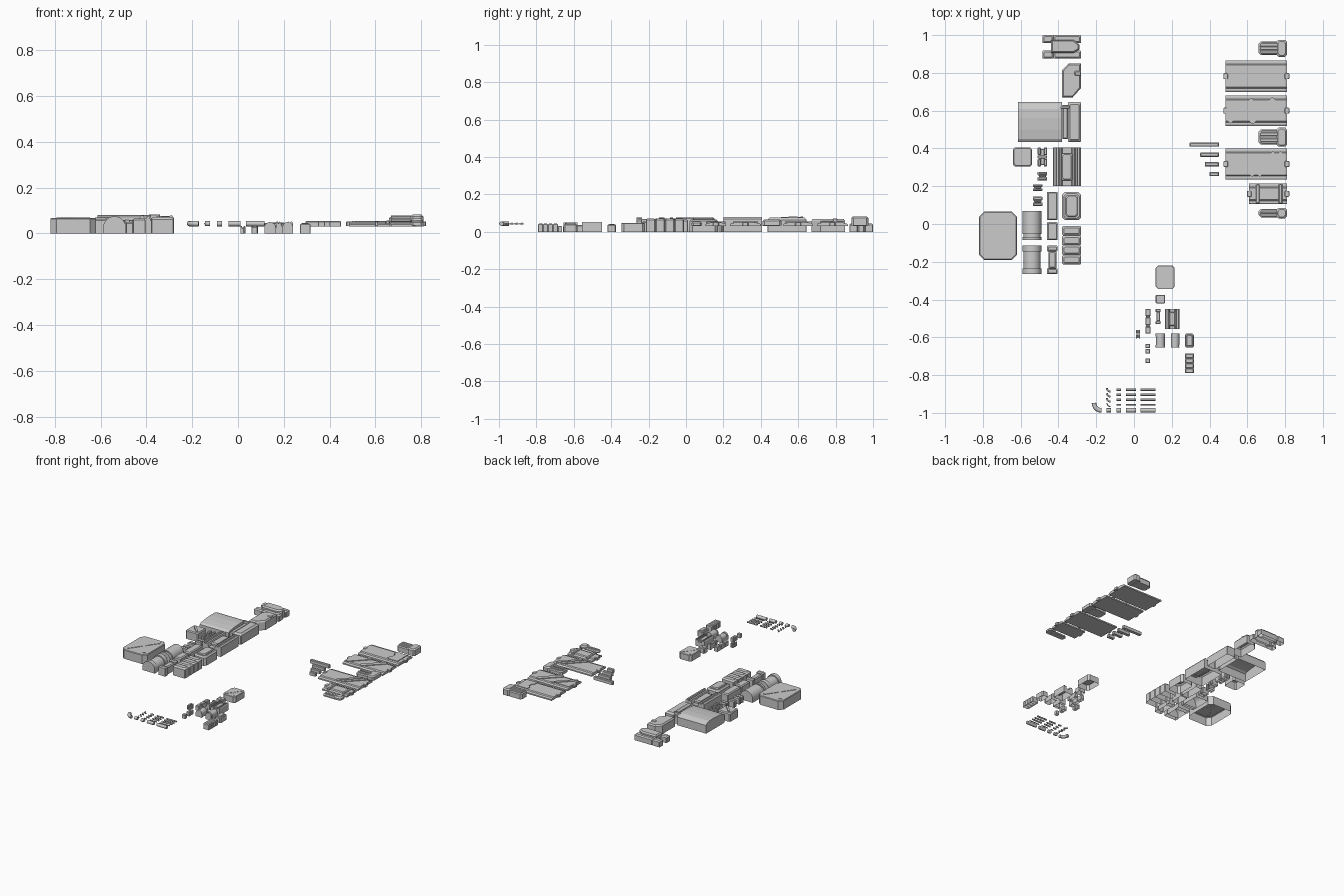
import bpy, bmesh, math
from mathutils import Vector

if "Cube" in bpy.data.objects:
    bpy.data.objects.remove(bpy.data.objects["Cube"])

smooth = []


def loft(name, rings, open_bottom=True, round_=False):
    """Skin closed rings, cap both ends, optionally leave the underside open."""
    bm = bmesh.new()
    rows = [[bm.verts.new(p) for p in r] for r in rings]
    n = len(rows[0])
    for a, b in zip(rows, rows[1:]):
        for i in range(n):
            bm.faces.new((a[i], a[(i + 1) % n], b[(i + 1) % n], b[i]))
    bm.faces.new(rows[0])
    bm.faces.new(rows[-1])
    bmesh.ops.recalc_face_normals(bm, faces=bm.faces)
    if open_bottom:
        zmin = min(v.co.z for v in bm.verts)
        low = [f for f in bm.faces if all(v.co.z < zmin + 1e-5 for v in f.verts)]
        bmesh.ops.delete(bm, geom=low, context='FACES')
    me = bpy.data.meshes.new(name)
    bm.to_mesh(me)
    bm.free()
    ob = bpy.data.objects.new(name, me)
    bpy.context.collection.objects.link(ob)
    if round_:
        smooth.append(ob)
    return ob


def block(name, x0, y0, x1, y1, z0, z1, c=0.004, t=0.004, open_bottom=True):
    """Box with chamfered corners c and bevelled top t."""
    def ring(i, z):
        a, b, d, e = x0 + i, y0 + i, x1 - i, y1 - i
        return [(a + c, b, z), (d - c, b, z), (d, b + c, z), (d, e - c, z),
                (d - c, e, z), (a + c, e, z), (a, e - c, z), (a, b + c, z)]
    return loft(name, [ring(0, z0), ring(0, z1 - t), ring(t, z1)], open_bottom)


def extrude(name, pts, axis, a, b, open_bottom=True, round_=False):
    put = {'x': lambda p, s: (s, p[0], p[1]), 'y': lambda p, s: (p[0], s, p[1]),
           'z': lambda p, s: (p[0], p[1], s)}[axis]
    return loft(name, [[put(p, s) for p in pts] for s in (a, b)], open_bottom, round_)


def beam(name, p, q, w, z0, z1):
    """Raised strip between two plan points with pointed ends."""
    p, q = Vector(p), Vector(q)
    d = (q - p).normalized() * w / 2
    s = Vector((-d.y, d.x))
    pts = [p - d * .5, p + s, q + s, q + d * .5, q - s, p - s]
    extrude(name, pts, 'z', z0, z1)


def arch(name, x0, x1, y0, y1, h):
    r, cx = (x1 - x0) / 2, (x0 + x1) / 2
    rise = min(r, h * .8)
    pts = [(x0, 0)] + [(cx - r * math.cos(math.pi * i / 12), h - rise + rise * math.sin(math.pi * i / 12))
                       for i in range(13)] + [(x1, 0)]
    extrude(name, pts, 'y', y0, y1, True, True)


# Box parts, used at both sizes
def cross_box(n, x0, y0, x1, y1, h):
    w, d = x1 - x0, y1 - y0
    block(n, x0, y0, x1, y1, 0, h * .96, w * .13, w * .02)
    m = w * .17
    beam(n + "_rib_a", (x0 + m, y0 + m), (x1 - m, y1 - m), w * .1, h * .95, h)
    beam(n + "_rib_b", (x0 + m, y1 - m), (x1 - m, y0 + m), w * .1, h * .95, h)


def ridge_box(n, x0, y0, x1, y1, h):
    w = x1 - x0
    block(n, x0, y0, x1, y1, 0, h * .9, w * .08, w * .06)
    beam(n + "_ridge", (x0 + w * .2, y1 - w * .2), (x1 - w * .2, y0 + w * .2), w * .14, h * .89, h)


def channel(n, x0, y0, x1, y1, h):
    w, d = x1 - x0, y1 - y0
    half = [(0, 0), (0, .88), (.05, 1), (.12, 1), (.14, .85), (.2, .85), (.23, 1), (.29, .95), (.34, .62)]
    prof = half + [(1 - a, b) for a, b in reversed(half)]
    extrude(n, [(x0 + a * w, b * h) for a, b in prof], 'y', y0, y1)
    block(n + "_core", x0 + .3 * w, y0 + .15 * d, x1 - .3 * w, y1 - .15 * d, h * .6, h * .88, w * .05, w * .05)


def tank(n, x0, y0, x1, y1, h):
    w = x1 - x0
    block(n, x0, y0, x1, y1, 0, h * .88, w * .15, w * .09)
    block(n + "_lid", x0 + .18 * w, y0 + .18 * w, x1 - .18 * w, y1 - .18 * w, h * .87, h, w * .1, w * .05)


def segments(n, x0, y0, x1, y1, h):
    w, s = x1 - x0, (y1 - y0) / 4
    for i in range(4):
        block(f"{n}_{i}", x0, y0 + i * s, x1, y0 + (i + 1) * s, 0, h, w * .05, w * .1)


def barrel(n, x0, y0, x1, y1, h, cuts):
    d, m = y1 - y0, (x1 - x0) * .04
    for i, (a, b) in enumerate(zip(cuts, cuts[1:])):
        k = m * (i % 2)
        arch(f"{n}_{i}", x0 + k, x1 - k, y0 + a * d, y0 + b * d, h - 2 * k)


def rail(n, x0, y0, x1, y1, h, cuts):
    w, d = x1 - x0, y1 - y0
    for i, (a, b) in enumerate(zip(cuts, cuts[1:])):
        k = .12 * w * (i % 2)
        block(f"{n}_{i}", x0 + k, y0 + a * d, x1 - k, y0 + b * d, 0, h - k * 1.5, w * .04, w * .12)


def clip(n, x0, y0, x1, y1, h):
    w, d = x1 - x0, y1 - y0
    for s, a in (("left", x0), ("right", x1 - w * .35)):
        for i, b in enumerate((y0, y1 - d * .4)):
            block(f"{n}_{s}_{i}", a, b, a + w * .35, b + d * .4, 0, h, w * .06, w * .08)
    block(n + "_web", x0 + w * .2, y0 + d * .08, x1 - w * .2, y1 - d * .08, 0, h * .75, w * .06, w * .06)
    block(n + "_bridge", x0, y0 + d * .42, x1, y1 - d * .42, 0, h * .85, w * .04, w * .04)


WAIST, BAND, LONG = (0, .2, .8, 1), (0, .1, .2, 1), (0, .28, .34, .66, .72, 1)
# Large set
cross_box("large_cross_box", -.82, -.19, -.62, .065, .07)
ridge_box("large_ridge_box", -.64, .305, -.54, .405, .07)
clip("large_clip", -.51, .305, -.46, .405, .06)
channel("large_channel", -.43, .2, -.28, .405, .078)
tank("large_tank", -.38, .02, -.28, .17, .075)
segments("large_segments", -.38, -.215, -.28, -.01, .072)
barrel("large_barrel_a", -.59, -.085, -.49, .07, .075, BAND)
barrel("large_barrel_b", -.59, -.265, -.49, -.115, .075, WAIST)
rail("large_rail_a", -.46, .02, -.405, .17, .065, (0, 1))
rail("large_rail_b", -.46, -.085, -.405, .01, .065, (0, 1))
rail("large_rail_c", -.46, -.265, -.405, -.115, .065, WAIST)
for i, (x, y, d) in enumerate(((-.51, .23, .046), (-.535, .175, .035), (-.535, .095, .05))):
    rail(f"large_stud_{i}", x, y, x + .05, y + d, .05, (0, .4, .6, 1))
# Small set
cross_box("small_cross_box", .115, -.345, .215, -.22, .048)
ridge_box("small_ridge_box", .115, -.42, .165, -.375, .042)
rail("small_rail_a", .06, -.58, .087, -.45, .035, LONG)
rail("small_rail_b", .115, -.53, .14, -.45, .042, WAIST)
channel("small_channel", .165, -.555, .24, -.45, .052)
clip("small_clip", .01, -.605, .033, -.56, .032)
barrel("small_barrel_a", .115, -.655, .165, -.58, .05, WAIST)
barrel("small_barrel_b", .195, -.655, .24, -.58, .05, BAND)
tank("small_tank", .27, -.655, .317, -.58, .045)
segments("small_segments", .27, -.79, .317, -.685, .043)
for i, y in enumerate((-.735, -.685, -.657)):
    block(f"small_stud_{i}", .06, y, .085, y + .023, 0, .03, .002, .003)

# Large housing with curved roof and end block
extrude("housing", [(.435, 0), (.435, .06), (.45, .07), (.5, .077), (.56, .081), (.61, .08),
                    (.635, .072), (.645, .06), (.645, 0)], 'x', -.615, -.38)
block("housing_neck", -.38, .45, -.35, .63, 0, .065, .002, .006)
block("housing_end", -.35, .435, -.28, .645, 0, .076, .004, .012)
block("housing_slot", -.39, .612, -.34, .626, .06, .082, .004, .002)

# Clipped-corner cover
cov = [(-.38, .67), (-.325, .67), (-.28, .72), (-.28, .85), (-.345, .85), (-.38, .815)]
loft("cover", [[(x, y, 0) for x, y in cov], [(x, y, .058) for x, y in cov],
               [(-.33 + (x + .33) * .85, .76 + (y - .76) * .92, .068) for x, y in cov]])
block("cover_tab", -.315, .785, -.28, .81, .05, .072)

# Cluster of end blocks around a hexagonal body
for i, y in enumerate((.875, .957)):
    block(f"cluster_foot_{i}", -.485, y, -.425, y + .043, 0, .045, .003, .008)
    block(f"cluster_side_{i}", -.425, y, -.28, y + .043, 0, .045, .003, .008)
body = [(-.44, .905), (-.32, .905), (-.288, .925), (-.288, .95), (-.32, .975), (-.44, .975)]
loft("cluster_body", [[(x, y, z) for x, y in body] for z in (0, .055)] +
     [[(-.365 + (x + .365) * .9, .94 + (y - .94) * .8, .065) for x, y in body]])


# Thin wide panels: slab with stepped edges and a raised field
def panel(n, x0, y0, x1, y1, h=.05):
    a, b = y0, y1
    extrude(n, [(a, .03), (a, .04), (a + .006, .044), (a + .018, .044), (a + .024, h), (b - .024, h),
                (b - .018, .044), (b - .006, .044), (b, .04), (b, .03)], 'x', x0, x1, False)
    m = (a + b) / 2
    for s, x in (("left", x0), ("right", x1)):
        block(f"{n}_{s}_nub", x - .012, m - .016, x + .012, m + .016, .032, h + .002, .004, .002, False)


panel("panel_a", .485, .70, .81, .865)
panel("panel_b", .485, .52, .81, .68)
panel("panel_c", .485, .235, .81, .40)
panel("panel_d", .61, .105, .81, .215)
extrude("panel_a_step", [(.715, .724), (.786, .724), (.786, .841), (.70, .841), (.70, .81), (.715, .8),
                         (.715, .765), (.70, .755), (.70, .735)], 'z', .049, .055)
for n, x, y, d, w in (("b", .505, .54, .12, .02), ("b", .62, .54, .12, .03), ("c", .62, .258, .12, .02),
                      ("c", .66, .258, .12, .02)):
    beam(f"panel_{n}_diagonal", (x, y), (x + d, y + d), w, .049, .055)
extrude("panel_b_corner", [(.49, .545), (.60, .655), (.49, .655)], 'z', .049, .053)
for i, x in enumerate((.645, .765)):
    block(f"panel_d_band_{i}", x, .108, x + .02, .212, .044, .056)


# Stubby ribbed connectors with a wider end cap
def connector(n, y0, y1, h, ribs):
    d = y1 - y0
    block(n, .66, y0 + .1 * d, .775, y1 - .1 * d, .03, h - .01, .012, .006, False)
    block(n + "_cap", .755, y0, .81, y1, .034, h, .01, .008, False)
    for i in range(ribs):
        y = y0 + d * (.18 + .64 * (i + .5) / ribs)
        block(f"{n}_rib_{i}", .668, y - .1 * d, .79, y + .1 * d, h - .012, h - .003, .002, .003)


connector("connector_top", .885, .975, .082, 3)
connector("connector_middle", .41, .51, .065, 2)
connector("connector_bottom", .03, .085, .055, 1)

# Loose bars of decreasing length
for i, (x, y) in enumerate(((.295, .42), (.35, .367), (.375, .316), (.4, .264))):
    block(f"bar_{i}", x, y - .011, .45, y + .011, .03, .055, .002, .004, False)


# Pipes and elbows
def pipe(n, pts, r):
    cu = bpy.data.curves.new(n, 'CURVE')
    cu.dimensions = '3D'
    cu.bevel_depth, cu.bevel_resolution, cu.use_fill_caps = r, 2, True
    sp = cu.splines.new('POLY')
    sp.points.add(len(pts) - 1)
    for p, (x, y) in zip(sp.points, pts):
        p.co = (x, y, .043, 1)
    bpy.context.collection.objects.link(bpy.data.objects.new(n, cu))


def elbow(n, cx, cy, rad, r):
    pipe(n, [(cx - rad * math.cos(i * math.pi / 16), cy - rad * math.sin(i * math.pi / 16)) for i in range(9)], r)


for j, (y, r) in enumerate(((-.877, .006), (-.904, .006), (-.93, .006), (-.956, .004), (-.986, .012))):
    for i, (x0, x1) in enumerate(((.035, .115), (-.042, .01), (-.092, -.07))):
        pipe(f"pipe_{j}_{i}", [(x0, y), (x1, y)], r)
    if j < 4:
        elbow(f"small_elbow_{j}", -.125, y + .008, .018, r * .8)
pipe("short_pipe", [(-.145, -.986), (-.122, -.986)], .011)
elbow("large_elbow", -.172, -.947, .04, .012)

bpy.ops.object.select_all(action='DESELECT')
for ob in smooth:
    ob.select_set(True)
bpy.context.view_layer.objects.active = smooth[0]
bpy.ops.object.shade_smooth_by_angle(angle=math.radians(30))
